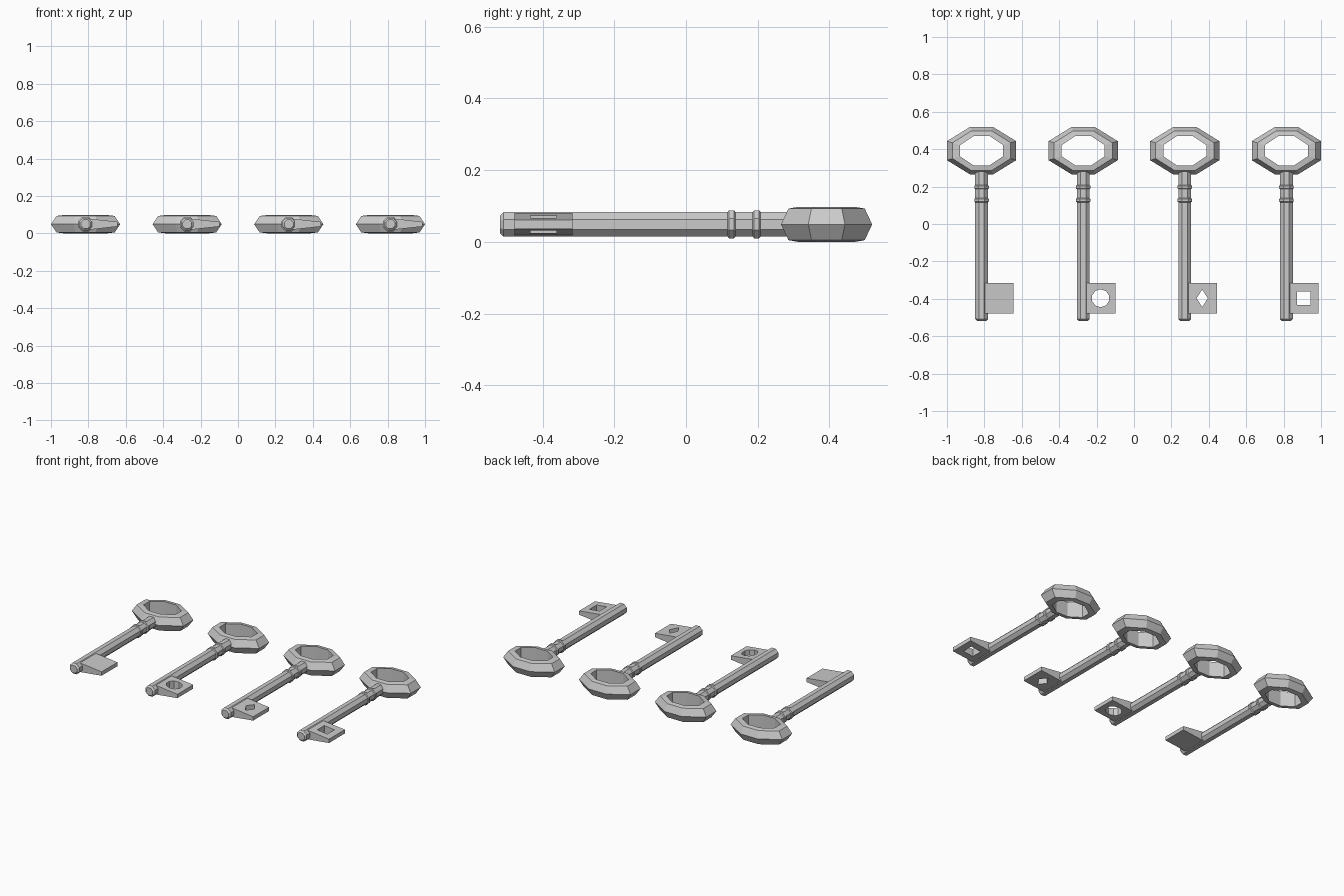
import bpy, bmesh, math

if "Cube" in bpy.data.objects:
    bpy.data.objects.remove(bpy.data.objects["Cube"])

ZC = 0.05          # mid height of every key
BIT_Y = -0.397     # centre of bit along the shaft


def make_object(name, rings, closed=False):
    """Loft a list of equal-length vertex rings; cap the ends unless closed."""
    bm = bmesh.new()
    loops = [[bm.verts.new(p) for p in ring] for ring in rings]
    n = len(loops[0])
    count = len(loops)
    for i in range(count if closed else count - 1):
        a, b = loops[i], loops[(i + 1) % count]
        for j in range(n):
            k = (j + 1) % n
            bm.faces.new((a[j], a[k], b[k], b[j]))
    if not closed:
        bm.faces.new(loops[0])
        bm.faces.new(loops[-1])
    bmesh.ops.recalc_face_normals(bm, faces=bm.faces)
    mesh = bpy.data.meshes.new(name)
    bm.to_mesh(mesh)
    bm.free()
    ob = bpy.data.objects.new(name, mesh)
    bpy.context.collection.objects.link(ob)
    return ob


def lathe_y(name, x, profile, sides=8):
    """Faceted round bar along y from (y, flat radius) pairs."""
    rings = []
    for y, r in profile:
        r /= math.cos(math.pi / sides)
        rings.append([(x + r * math.cos((j + .5) * math.tau / sides), y,
                       ZC + r * math.sin((j + .5) * math.tau / sides)) for j in range(sides)])
    return make_object(name, rings)


def octagon(hw, hh, cx, cy):
    return [(hw, -cy), (hw, cy), (cx, hh), (-cx, hh),
            (-hw, cy), (-hw, -cy), (-cx, -hh), (cx, -hh)]


def bow(name, x):
    """Octagonal handle ring with a ridged outer edge."""
    outer = octagon(.185, .127, .0615, .051)
    inner = octagon(.115, .078, .043, .03)
    rings = []
    for t, z in ((0, 0), (.42, .044), (1, .049), (1, -.049), (.42, -.044)):
        rings.append([(x + o[0] + (i[0] - o[0]) * t, .392 + o[1] + (i[1] - o[1]) * t, ZC + z)
                      for o, i in zip(outer, inner)])
    return make_object(name, rings, closed=True)


def bit(name, x, hole):
    """Tapered plate beside the shaft, with an optional shaped hole."""
    rings = []
    for dx, h in ((.015, .030), (.172, .0125)):
        rings.append([(x + dx, BIT_Y + sy * .081, ZC + sz * h)
                      for sy, sz in ((-1, -1), (1, -1), (1, 1), (-1, 1))])
    ob = make_object(name, rings)
    if hole:
        cut = make_object(name + "_cutter",
                          [[(x + .093 + px, BIT_Y + py, z) for px, py in hole] for z in (-.1, .2)])
        mod = ob.modifiers.new("hole", 'BOOLEAN')
        mod.operation = 'DIFFERENCE'
        mod.solver = 'EXACT'
        mod.object = cut
        deps = bpy.context.evaluated_depsgraph_get()
        mesh = bpy.data.meshes.new_from_object(ob.evaluated_get(deps))
        ob.modifiers.clear()
        ob.data = mesh
        bpy.data.objects.remove(cut)
    return ob


# Hole outlines, one per key
round_hole = [(.048 * math.cos((j + .5) * math.tau / 10), .048 * math.sin((j + .5) * math.tau / 10))
              for j in range(10)]
diamond_hole = [(.03, 0), (0, .047), (-.03, 0), (0, -.047)]
square_hole = [(.036, -.036), (.036, .036), (-.036, .036), (-.036, -.036)]
keys = (("plain", None), ("round", round_hole), ("diamond", diamond_hole), ("square", square_hole))

for n, (kind, hole) in enumerate(keys):
    x = -.815 + n * .5433
    bow(kind + "_key_bow", x)
    # Shaft with chamfered tip
    lathe_y(kind + "_key_shaft", x, [(-.519, .024), (-.509, .034), (.285, .034)])
    # Two collars near the bow
    for c, y in enumerate((.127, .197)):
        lathe_y(f"{kind}_key_collar_{c + 1}", x,
                [(y - .011, .034), (y - .007, .039), (y + .007, .039), (y + .011, .034)])
    bit(kind + "_key_bit", x, hole)

# Rest the bows exactly on the ground
for ob in bpy.context.collection.objects:
    ob.location.z = -.001
